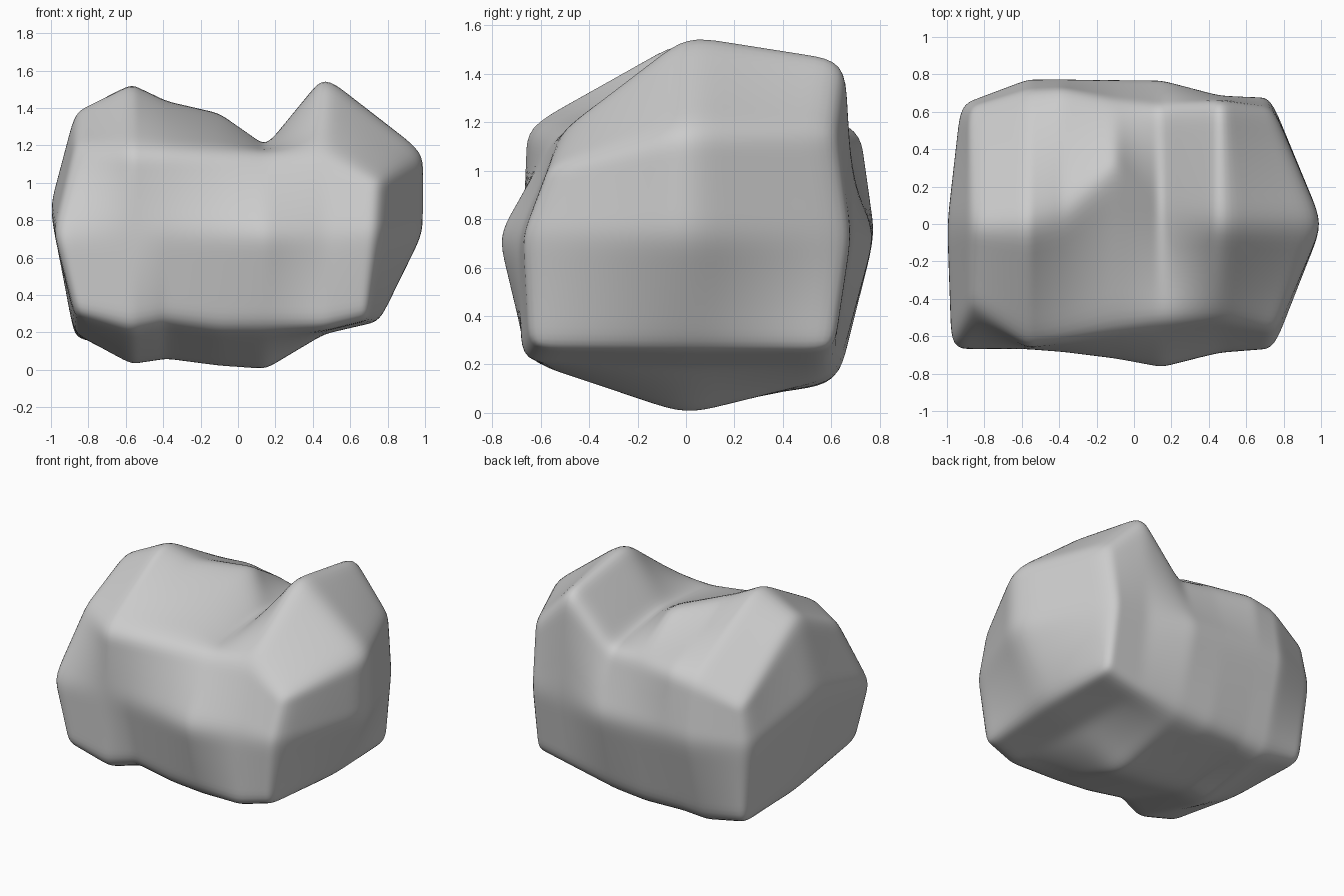
import bpy
import bmesh

if "Cube" in bpy.data.objects:
    bpy.data.objects.remove(bpy.data.objects["Cube"])

# Ring order: bottom front, bottom mid, bottom back, back mid,
#             top back, top mid, top front, front mid
left_end = [(-.87, -.66, .29), (-.88, 0, .20), (-.88, .61, .17), (-.93, .64, .73),
            (-.88, .62, 1.01), (-.87, 0, 1.40), (-.87, -.44, 1.20), (-.985, -.67, .72)]
right_end = [(.70, -.64, .27), (.76, 0, .26), (.74, .61, .26), (.73, .68, .73),
             (.75, .61, 1.16), (1.01, 0, 1.17), (.76, -.57, 1.01), (.75, -.67, .73)]

# Cross-sections between the ends: x position and (y, z) ring
sections = [
    (-.57, [(-.66, .21), (0, .02), (.62, .12), (.78, .73),
            (.71, 1.14), (0, 1.56), (-.66, 1.18), (-.67, .73)]),
    (-.38, [(-.60, .25), (0, .05), (.62, .13), (.78, .73),
            (.72, 1.17), (.05, 1.46), (-.63, 1.18), (-.69, .73)]),
    (-.10, [(-.62, .21), (0, .01), (.63, .13), (.78, .73),
            (.66, 1.15), (.30, 1.39), (-.57, 1.18), (-.73, .73)]),
    (.15, [(-.65, .21), (0, -.01), (.62, .15), (.78, .73),
           (.62, 1.15), (.05, 1.20), (-.52, 1.17), (-.78, .73)]),
    (.46, [(-.68, .21), (0, .19), (.61, .20), (.69, .73),
           (.66, 1.48), (0, 1.59), (-.51, 1.17), (-.69, .73)]),
]
rings = [left_end]
rings += [[(x, y, z) for y, z in ring] for x, ring in sections]
rings.append(right_end)

# Loft the rings
bm = bmesh.new()
loops = [[bm.verts.new(p) for p in ring] for ring in rings]
for a, b in zip(loops, loops[1:]):
    for i in range(8):
        j = (i + 1) % 8
        bm.faces.new((a[i], a[j], b[j], b[i]))

# Close each end with four quads around a centre point
for loop, centre in ((loops[0], (-1.01, 0, .88)), (loops[-1], (1.01, 0, .73))):
    c = bm.verts.new(centre)
    for i in (1, 3, 5, 7):
        bm.faces.new((c, loop[i], loop[(i + 1) % 8], loop[(i + 2) % 8]))
bmesh.ops.recalc_face_normals(bm, faces=bm.faces)

mesh = bpy.data.meshes.new("boulder")
bm.to_mesh(mesh)
bm.free()
boulder = bpy.data.objects.new("boulder", mesh)
bpy.context.collection.objects.link(boulder)
for poly in mesh.polygons:
    poly.use_smooth = True

# Simple subdivision holds the facets, then smoothing softens their edges
for name, kind in (("facets", 'SIMPLE'), ("soften", 'CATMULL_CLARK')):
    mod = boulder.modifiers.new(name, 'SUBSURF')
    mod.subdivision_type = kind
    mod.levels = mod.render_levels = 2
